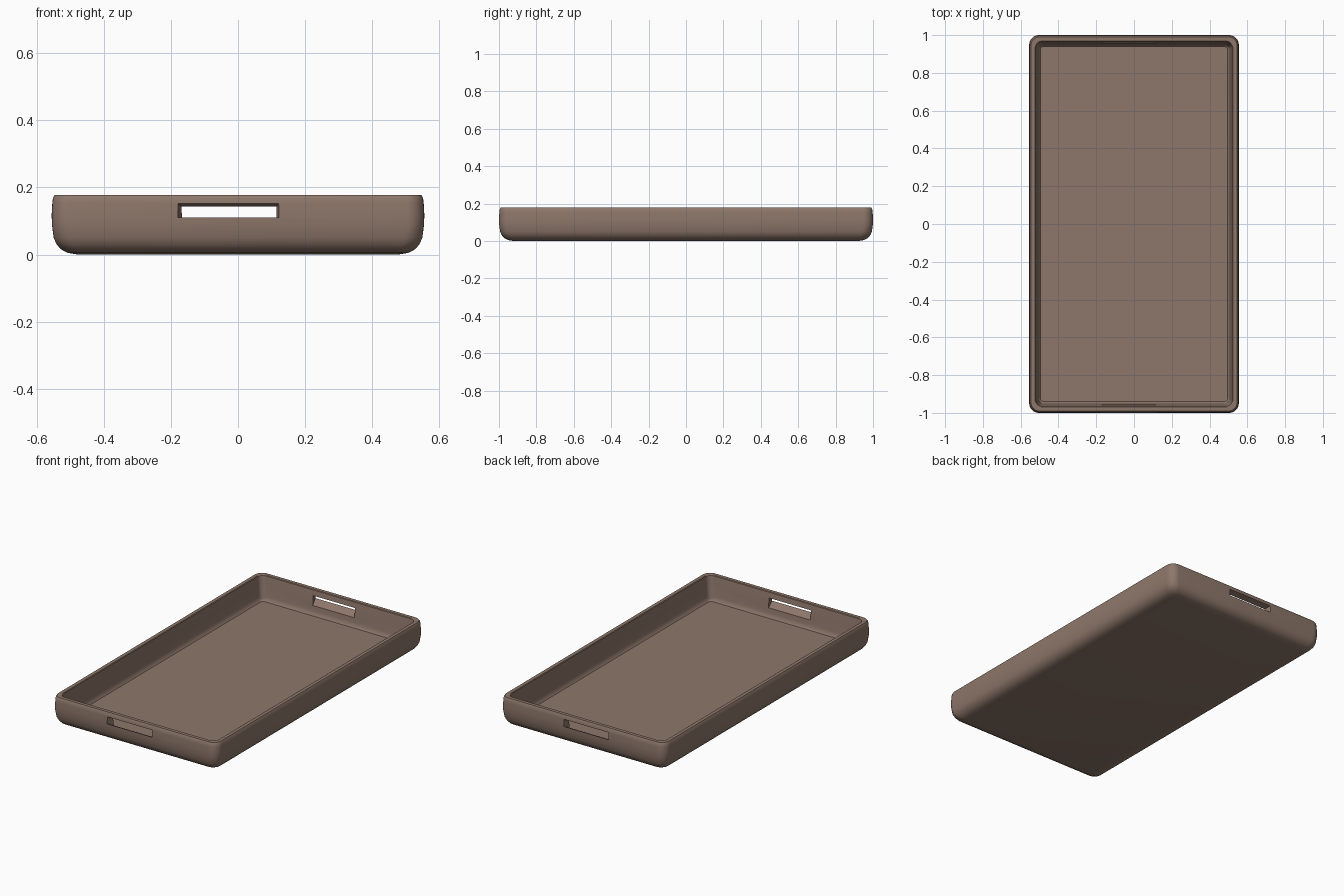
import bpy, bmesh, math

if "Cube" in bpy.data.objects:
    bpy.data.objects.remove(bpy.data.objects["Cube"])

brown = bpy.data.materials.new("warm_brown")
brown.diffuse_color = (0.27, 0.185, 0.145, 1)
brown.use_nodes = True
brown.node_tree.nodes["Principled BSDF"].inputs["Base Color"].default_value = brown.diffuse_color


def rounded_ring(bm, hx, hy, r, z, seg=8):
    """Loop of vertices around a rounded rectangle."""
    verts = []
    for i, (sx, sy) in enumerate([(1, 1), (-1, 1), (-1, -1), (1, -1)]):
        for k in range(seg + 1):
            a = math.pi / 2 * (i + k / seg)
            verts.append(bm.verts.new((sx * (hx - r) + r * math.cos(a),
                                       sy * (hy - r) + r * math.sin(a), z)))
    return verts


# Tray shell: inset from the outer size, corner radius, height
profile = [
    (0.078, 0.030, 0.002), (0.048, 0.040, 0.007), (0.027, 0.046, 0.018),
    (0.014, 0.050, 0.034), (0.006, 0.052, 0.052), (0.001, 0.052, 0.090),
    (0.000, 0.052, 0.120), (0.002, 0.052, 0.155), (0.004, 0.050, 0.171),
    (0.009, 0.048, 0.180), (0.030, 0.036, 0.180), (0.034, 0.034, 0.177),
    (0.042, 0.030, 0.120), (0.048, 0.026, 0.060), (0.052, 0.022, 0.042),
    (0.060, 0.018, 0.033),
]
bm = bmesh.new()
rings = [rounded_ring(bm, 0.555 - d, 1.0 - d, r, z) for d, r, z in profile]
for a, b in zip(rings, rings[1:]):
    n = len(a)
    for i in range(n):
        j = (i + 1) % n
        bm.faces.new((a[i], a[j], b[j], b[i]))
bm.faces.new(rings[0][::-1])
bm.faces.new(rings[-1])
bmesh.ops.recalc_face_normals(bm, faces=bm.faces)
# stand exactly on the ground
bmesh.ops.translate(bm, verts=bm.verts, vec=(0, 0, -0.002))
mesh = bpy.data.meshes.new("tray_shell")
bm.to_mesh(mesh)
bm.free()
tray = bpy.data.objects.new("tray_shell", mesh)
bpy.context.collection.objects.link(tray)
mesh.materials.append(brown)


# Slots through the end walls, wider outside and dropping towards the inside
def cut_slot(name, side):
    cbm = bmesh.new()

    def rect(x0, x1, z0, z1, y):
        return [cbm.verts.new((x, side * y, z))
                for x, z in ((x0, z0), (x1, z0), (x1, z1), (x0, z1))]

    outer = rect(-0.180, 0.122, 0.111, 0.153, 1.002)
    inner = rect(-0.165, 0.113, 0.084, 0.140, 0.950)
    for i in range(4):
        j = (i + 1) % 4
        cbm.faces.new((outer[i], outer[j], inner[j], inner[i]))
    cbm.faces.new(outer)
    cbm.faces.new(inner[::-1])
    bmesh.ops.recalc_face_normals(cbm, faces=cbm.faces)
    cmesh = bpy.data.meshes.new(name)
    cbm.to_mesh(cmesh)
    cbm.free()
    cmesh.materials.append(brown)
    cutter = bpy.data.objects.new(name, cmesh)
    bpy.context.collection.objects.link(cutter)
    cutter.hide_render = True
    mod = tray.modifiers.new(name, 'BOOLEAN')
    mod.operation = 'DIFFERENCE'
    mod.solver = 'EXACT'
    mod.object = cutter
    bpy.ops.object.select_all(action='DESELECT')
    tray.select_set(True)
    bpy.context.view_layer.objects.active = tray
    bpy.ops.object.modifier_apply(modifier=name)
    bpy.data.objects.remove(cutter)


cut_slot("front_slot", -1)
cut_slot("back_slot", 1)

bpy.ops.object.shade_smooth_by_angle(angle=math.radians(30))
